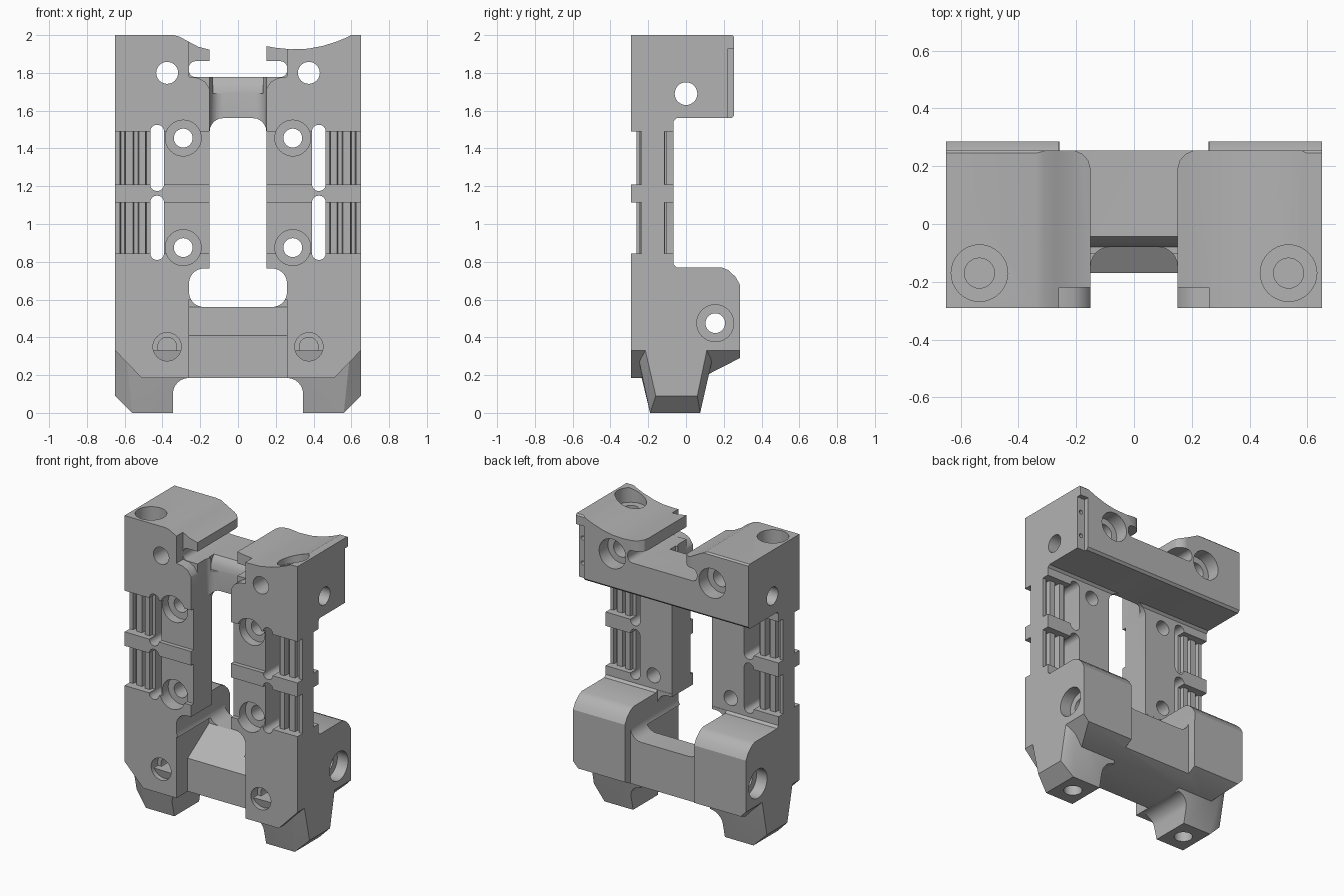
import bpy, bmesh, math

cube = bpy.data.objects.get("Cube")
if cube:
    bpy.data.objects.remove(cube, do_unlink=True)

grey = bpy.data.materials.new("plain_grey")
GREY = (0.45, 0.45, 0.45, 1)
grey.diffuse_color = GREY
grey.use_nodes = True
grey.node_tree.nodes["Principled BSDF"].inputs["Base Color"].default_value = GREY


def finish(name, bm):
    bmesh.ops.recalc_face_normals(bm, faces=bm.faces)
    mesh = bpy.data.meshes.new(name)
    bm.to_mesh(mesh)
    bm.free()
    mesh.materials.append(grey)
    ob = bpy.data.objects.new(name, mesh)
    bpy.context.collection.objects.link(ob)
    return ob


def prism(name, points, axis, a, b):
    """Extrude a 2D profile along one axis from a to b."""
    bm = bmesh.new()
    place = {"x": lambda u, v, w: (w, u, v),
             "y": lambda u, v, w: (u, w, v),
             "z": lambda u, v, w: (u, v, w)}[axis]
    ends = [[bm.verts.new(place(u, v, w)) for u, v in points] for w in (a, b)]
    n = len(points)
    for ring in ends:
        bm.faces.new(ring)
    for i in range(n):
        j = (i + 1) % n
        bm.faces.new((ends[0][i], ends[0][j], ends[1][j], ends[1][i]))
    return finish(name, bm)


def rrect(u0, v0, u1, v1, r=0, steps=6):
    """Rectangle with rounded corners."""
    if not r:
        return [(u0, v0), (u1, v0), (u1, v1), (u0, v1)]
    corners = [(u1 - r, v1 - r), (u0 + r, v1 - r), (u0 + r, v0 + r), (u1 - r, v0 + r)]
    return [(cu + r * math.cos(math.pi / 2 * (k + i / steps)),
             cv + r * math.sin(math.pi / 2 * (k + i / steps)))
            for k, (cu, cv) in enumerate(corners) for i in range(steps + 1)]


def circle(u, v, r, n=32):
    return [(u + r * math.cos(math.tau * i / n), v + r * math.sin(math.tau * i / n))
            for i in range(n)]


def flip(points, s):
    return [(s * u, v) for u, v in points]


def cut(target, points, axis, a, b):
    """Subtract a prism from the target."""
    cutter = prism("cutter", points, axis, a, b)
    cutter.hide_render = True
    mod = target.modifiers.new("cut", "BOOLEAN")
    mod.operation = "DIFFERENCE"
    mod.solver = "EXACT"
    mod.object = cutter
    bpy.context.view_layer.objects.active = target
    bpy.ops.object.modifier_apply(modifier=mod.name)
    bpy.data.objects.remove(cutter, do_unlink=True)


def smooth(ob):
    bpy.ops.object.select_all(action="DESELECT")
    ob.select_set(True)
    bpy.context.view_layer.objects.active = ob
    bpy.ops.object.shade_smooth_by_angle(angle=math.radians(28))


# Main frame: side profile pulled across the full width
side = [(-.29, .185), (.08, .185), (.285, .29), (.285, .68), (.262, .72), (.225, .755),
        (.19, .77), (-.05, .77), (-.065, .785), (-.065, 1.545), (-.05, 1.56),
        (.24, 1.56), (.255, 1.575), (.255, 1.99), (.245, 2), (-.29, 2)]
frame = prism("frame", side, "x", -.65, .65)

# Central openings
cut(frame, rrect(-.15, .6, .15, 1.5601, .07), "y", -.5, .5)
cut(frame, rrect(-.26, .56, .26, .765, .08), "y", -.5, .5)
cut(frame, rrect(-.26, .64, .26, .9), "y", -.064, .5)

# Lower crossbar: sloped front pocket and recessed back
cut(frame, [(-.5, .1), (-.17, .1), (-.17, .41), (.06, .561), (.06, .6), (-.5, .6)],
    "x", -.259, .259)
cut(frame, rrect(-.258, .1, .258, .9), "y", .225, .5)

# Upper crossbar: rounded front pocket and eased top edge
cut(frame, rrect(-.15, -.6, .15, -.08, .065), "z", 1.4, 1.9)
cut(frame, [(-.1, 1.69), (-.08, 1.69), (-.075, 1.725), (-.062, 1.755), (-.04, 1.781),
            (-.04, 1.85), (-.1, 1.85)], "x", -.15, .15)

# Gap between the heads, with rounded rear corners and an undercut below the lips
gap = [(.15, -.5), (.15, .19), (.158, .22), (.18, .243), (.21, .256), (.21, .5)]
cut(frame, gap + flip(gap[::-1], -1), "z", 1.78, 2.2)
cut(frame, rrect(-.26, 1.778, .26, 1.862, .035), "y", -.5, .5)

# Head tops: one slopes down, one is dished
cut(frame, [(-.34, 2), (-.31, 1.992), (-.27, 1.97), (-.21, 1.938), (-.1, 1.91),
            (-.1, 2.1), (-.34, 2.1)], "y", -.5, .5)
cut(frame, [(.6, 2.001), (.57, 1.985), (.52, 1.965), (.45, 1.943), (.37, 1.928),
            (.28, 1.925), (.2, 1.933), (.1, 1.95), (.1, 2.1), (.6, 2.1)], "y", -.5, .5)

# Corner notch behind one head, with two pin holes
cut(frame, rrect(.59, .222, .8, .5), "z", 1.5, 1.93)
for z in (1.66, 1.83):
    cut(frame, circle(.62, z, .014, 12), "y", .17, .3)

for s in (-1, 1):
    # Front notch below the lip and outer bottom corner
    cut(frame, flip([(.14, 1.69), (.153, 1.72), (.175, 1.753), (.21, 1.773), (.26, 1.78),
                     (.26, 2.1), (.14, 2.1)], s), "y", -.5, -.22)
    cut(frame, flip([(.505, .18), (.65, .33), (.8, .33), (.8, .1), (.505, .1)], s),
        "y", -.5, .5)
    for z0, z1 in ((.845, 1.115), (1.21, 1.49)):
        # Shallow rail recess, ribbed grips front and back, through slot
        cut(frame, rrect(*sorted((s * .1, s * .45))[:1], -.5,
                         max(s * .1, s * .45), -.262), "z", z0, z1)
        ribs = [(.43, -.5), (.43, -.225), (.485, -.225), (.49, -.25), (.525, -.25),
                (.53, -.21), (.55, -.21), (.555, -.24), (.595, -.24), (.6, -.21),
                (.62, -.21), (.625, -.235), (.8, -.235), (.8, -.5)]
        cut(frame, flip(ribs, s), "z", z0, z1)
        cut(frame, flip([(x, -.35 - y) for x, y in ribs], s), "z", z0, z1)
        mid = s * .428
        cut(frame, rrect(mid - .036, z0 - .035, mid + .036, z1 + .035, .034), "y", -.5, .1)
    # Rail bolt holes
    for z in (.875, 1.455):
        cut(frame, circle(s * .29, z, .095), "y", -.5, -.2)
        cut(frame, circle(s * .29, z, .05), "y", -.5, .1)
    # Head bolt holes
    cut(frame, circle(s * .375, 1.8, .058), "y", -.5, .5)
    cut(frame, circle(s * .375, 1.8, .1), "y", .16, .5)
    # Lower front holes
    cut(frame, circle(s * .375, .35, .075), "y", -.5, -.22)
    cut(frame, circle(s * .375, .35, .05), "y", -.5, -.1)
    # Top holes
    cut(frame, circle(s * .535, -.17, .098), "z", 1.9, 2.2)
    cut(frame, circle(s * .535, -.17, .052), "z", 1.78, 2.2)
    # Side counterbores
    cut(frame, circle(.155, .475, .098), "x", s * .57, s * .8)

# Cross holes through both sides
cut(frame, circle(0, 1.69, .06), "x", -.8, .8)
cut(frame, circle(.155, .475, .052), "x", -.8, .8)
smooth(frame)

# Feet: tapered hulls with an arched inner side and a hole underneath
corners = [(.26, -.19, 0), (.56, -.19, 0), (.56, .075, 0), (.26, .075, 0),
           (.65, -.16, .09), (.65, .06, .09), (.65, -.215, .33), (.65, .11, .33),
           (.595, -.26, .33), (.595, .15, .33), (.26, -.27, .33), (.26, .15, .33)]
for s, word in ((-1, "right"), (1, "left")):
    bm = bmesh.new()
    for x, y, z in corners:
        bm.verts.new((s * x, y, z))
    bmesh.ops.convex_hull(bm, input=bm.verts)
    bmesh.ops.dissolve_limit(bm, angle_limit=.01, verts=bm.verts, edges=bm.edges)
    foot = finish("foot_" + word, bm)
    cut(foot, rrect(-.345, -.3, .345, .185, .085), "y", -.5, .5)
    cut(foot, rrect(-.262, .1, .262, .5), "y", -.5, .5)
    cut(foot, circle(s * .452, -.058, .058), "z", -.1, .2)
    smooth(foot)
